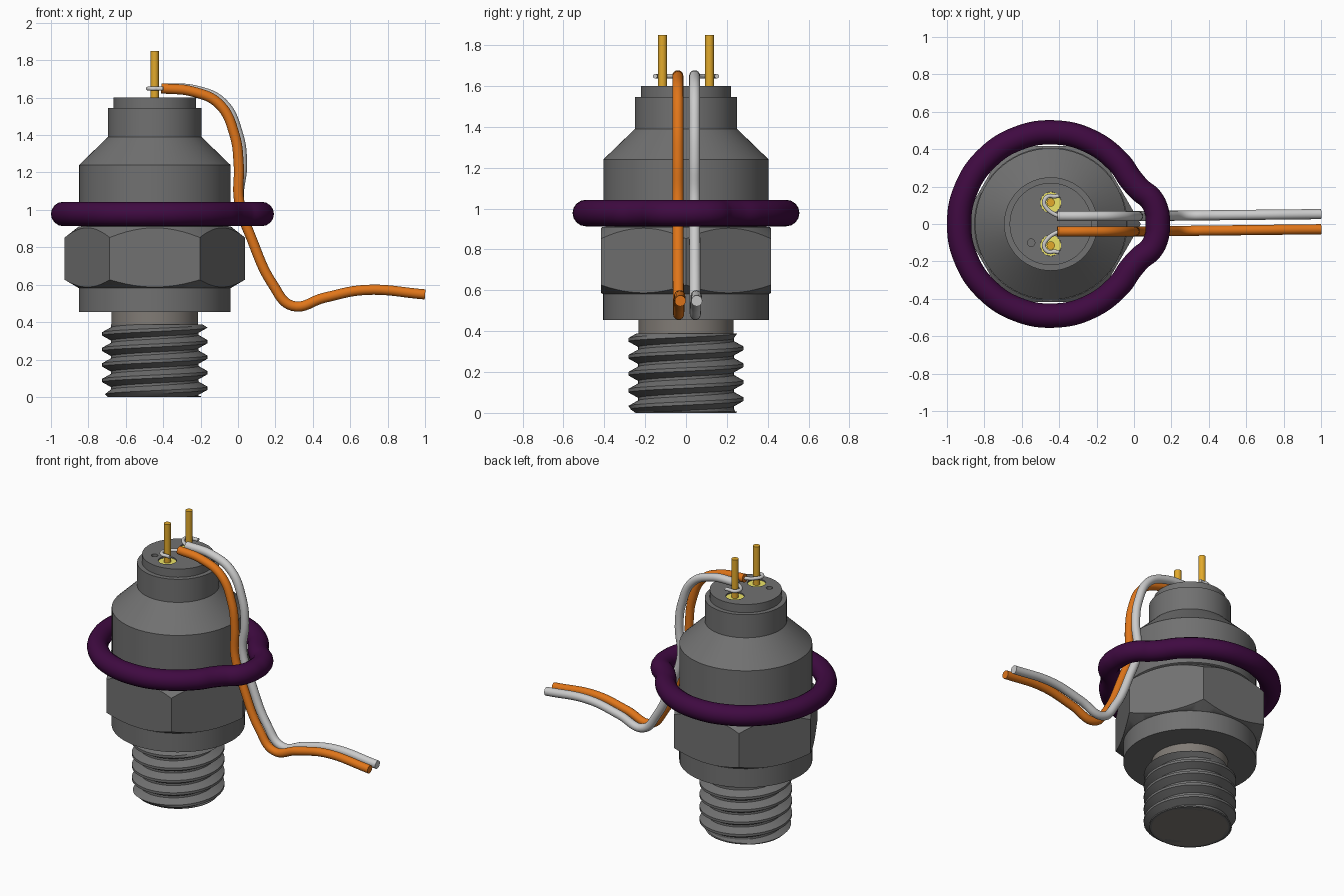
import bpy, bmesh, math
from math import sin, cos, pi
from mathutils import Vector

if "Cube" in bpy.data.objects:
    bpy.data.objects.remove(bpy.data.objects["Cube"])

CX = -0.445  # body axis


def material(name, rgb):
    m = bpy.data.materials.new(name)
    m.diffuse_color = (*rgb, 1)
    m.use_nodes = True
    m.node_tree.nodes["Principled BSDF"].inputs["Base Color"].default_value = m.diffuse_color
    return m


STEEL = material("dark_steel", (0.165, 0.165, 0.165))
NECK = material("neck_steel", (0.22, 0.20, 0.18))
PURPLE = material("purple", (0.05, 0.003, 0.053))
ORANGE = material("orange", (0.75, 0.18, 0.01))
SILVER = material("silver", (0.55, 0.55, 0.55))
GOLD = material("gold", (0.76, 0.40, 0.025))
YELLOW = material("yellow", (0.85, 0.78, 0.14))


def smooth(ob, angle=30):
    bpy.ops.object.select_all(action='DESELECT')
    ob.select_set(True)
    bpy.context.view_layer.objects.active = ob
    bpy.ops.object.shade_smooth_by_angle(angle=math.radians(angle))


def finish(bm, name, mat=STEEL, loc=(CX, 0, 0), fix=True):
    if fix:
        bmesh.ops.recalc_face_normals(bm, faces=bm.faces)
    me = bpy.data.meshes.new(name)
    bm.to_mesh(me)
    bm.free()
    ob = bpy.data.objects.new(name, me)
    ob.location = loc
    bpy.context.collection.objects.link(ob)
    me.materials.append(mat)
    smooth(ob)
    return ob


def loft(name, rings, mat=STEEL, loc=(CX, 0, 0)):
    """Closed solid through equal-length rings of points."""
    bm = bmesh.new()
    vs = [[bm.verts.new(p) for p in ring] for ring in rings]
    n = len(vs[0])
    for a, b in zip(vs, vs[1:]):
        for i in range(n):
            j = (i + 1) % n
            bm.faces.new((a[i], a[j], b[j], b[i]))
    bm.faces.new(vs[0][::-1])
    bm.faces.new(vs[-1])
    return finish(bm, name, mat, loc)


def lathe(name, profile, mat=STEEL, loc=(CX, 0, 0), n=64):
    return loft(name, [[(r * cos(2 * pi * i / n), r * sin(2 * pi * i / n), z)
                        for i in range(n)] for r, z in profile], mat, loc)


def tube(name, pts, radius, mat, cyclic=False):
    cu = bpy.data.curves.new(name, 'CURVE')
    cu.dimensions = '3D'
    cu.bevel_depth, cu.bevel_resolution = radius, 6
    cu.resolution_u, cu.use_fill_caps = 8, not cyclic
    sp = cu.splines.new('BEZIER')
    sp.bezier_points.add(len(pts) - 1)
    for bp, p in zip(sp.bezier_points, pts):
        bp.co = p
        bp.handle_left_type = bp.handle_right_type = 'AUTO'
    sp.use_cyclic_u = cyclic
    ob = bpy.data.objects.new(name, cu)
    bpy.context.collection.objects.link(ob)
    cu.materials.append(mat)
    bpy.ops.object.select_all(action='DESELECT')
    ob.select_set(True)
    bpy.context.view_layer.objects.active = ob
    bpy.ops.object.convert(target='MESH')
    smooth(bpy.context.object, 40)


# Threaded stud: solid core plus a right-hand helical ridge
lathe("stud_core", [(0.232, 0), (0.232, 0.46)], NECK)
P, N, ROOT, CREST = 0.083, 48, 0.234, 0.282
bm = bmesh.new()
prev = None
for i in range(7 * N + 1):
    t = 2 * pi * i / N
    zc = 0.337 - 5 * P + P * (t - pi) / (2 * pi)
    row = []
    for r, dz in ((ROOT, -0.5), (ROOT, -0.42), (CREST, -0.1), (CREST, 0.1), (ROOT, 0.42), (ROOT, 0.5)):
        z = zc + dz * P
        r = max(ROOT, min(r, 0.25 + max(z, 0) * 1.2, 0.234 + (0.40 - z) * 1.8))
        row.append(bm.verts.new((r * cos(t), r * sin(t), z)))
    if prev:
        for k in range(5):
            bm.faces.new((prev[k], row[k], row[k + 1], prev[k + 1]))
    prev = row
for z, d in ((0, -1), (0.388, 1)):
    bmesh.ops.bisect_plane(bm, geom=bm.verts[:] + bm.edges[:] + bm.faces[:],
                           plane_co=(0, 0, z), plane_no=(0, 0, d), clear_outer=True)
finish(bm, "stud_thread", fix=False)
lathe("stud_end_cap", [(0.246, 0), (0.25, 0.006)])

# Lower collar
lathe("lower_collar", [(0.406, 0.455), (0.406, 0.60)])

# Hex nut section with conical chamfers cutting the corners
AP, S = 0.417, 12
lo, hi, c0, c1 = [], [], [], []
for i in range(6 * S):
    a = 2 * pi * i / (6 * S)
    r = AP / cos((a % (pi / 3)) - pi / 6)
    drop = 0.006 + (r - AP) * 0.8
    u = Vector((cos(a), sin(a), 0))
    lo.append(u * r + Vector((0, 0, 0.583 + drop * 0.75)))
    hi.append(u * r + Vector((0, 0, 0.91 - drop)))
    c0.append(u * 0.408 + Vector((0, 0, 0.583)))
    c1.append(u * 0.408 + Vector((0, 0, 0.91)))
loft("hex_section", [c0, lo, hi, c1])

# Upper body: shoulder cone and stepped head
body = lathe("upper_body", [(0.395, 0.90), (0.395, 0.92), (0.405, 0.925), (0.405, 1.24),
                            (0.25, 1.39), (0.25, 1.545), (0.22, 1.545), (0.22, 1.60)])

# Bores for the two pins and the small index hole
for x, y, r, depth in ((CX, 0.115, 0.056, 0.03), (CX, -0.115, 0.056, 0.03), (-0.55, -0.10, 0.02, 0.03)):
    cutter = lathe("bore_cutter", [(r, 1.60 - depth), (r, 1.65)], loc=(x, y, 0), n=32)
    cutter.hide_render = True
    mod = body.modifiers.new("bore", 'BOOLEAN')
    mod.operation, mod.solver, mod.object = 'DIFFERENCE', 'EXACT', cutter
    bpy.context.view_layer.objects.active = body
    bpy.ops.object.modifier_apply(modifier=mod.name)
    bpy.data.objects.remove(cutter)
smooth(body)

# Contact pins, insulators, lead wires and bare wire hooks
path = [(-0.41, 1.65), (-0.24, 1.632), (-0.10, 1.565), (-0.018, 1.40), (0.004, 1.24), (0.006, 1.05),
        (0.075, 0.84), (0.187, 0.60), (0.29, 0.487), (0.46, 0.53), (0.68, 0.572), (1.0, 0.548)]
for side, s, mat in (("front", -1, ORANGE), ("back", 1, SILVER)):
    y = 0.115 * s
    lathe(side + "_insulator", [(0.0555, 1.56), (0.0555, 1.592)], YELLOW, (CX, y, 0), 32)
    lathe(side + "_pin", [(0.022, 1.56), (0.022, 1.85)], GOLD, (CX, y, 0), 24)
    y0, y1 = (-0.04, -0.028) if s < 0 else (0.042, 0.053)
    pts = []
    for i, (x, z) in enumerate(path):
        out = 0.018 if s > 0 and 1 <= i <= 4 else 0
        pts.append((x + out, y0 + (y1 - y0) * max(0, x), z + out * 0.3))
    tube(side + "_lead_wire", pts, 0.027, mat)
    hook = [(-0.39, y0, 1.65), (-0.42, y0 + 0.008 * s, 1.648)]
    for a in (220, 180, 140, 100, 65):
        a = math.radians(a)
        hook.append((CX + 0.036 * cos(a), y + 0.036 * sin(a) * s, 1.648))
    hook.append((-0.40, y + 0.036 * s, 1.648))
    tube(side + "_wire_hook", hook, 0.011, SILVER)

# Rubber retaining ring, bulging over the wires
ring = [(CX + 0.49 * cos(math.radians(a)), 0.49 * sin(math.radians(a)), 0.978)
        for a in (29, *range(42, 319, 23), 331)]
bulge = [(0.032, 0.183), (0.09, 0.134), (0.122, 0.065)]
ring += [(x, -y, 0.978) for x, y in bulge] + [(0.127, 0, 0.978)]
ring += [(x, y, 0.978) for x, y in bulge[::-1]]
tube("retaining_ring", ring, 0.065, PURPLE, cyclic=True)
